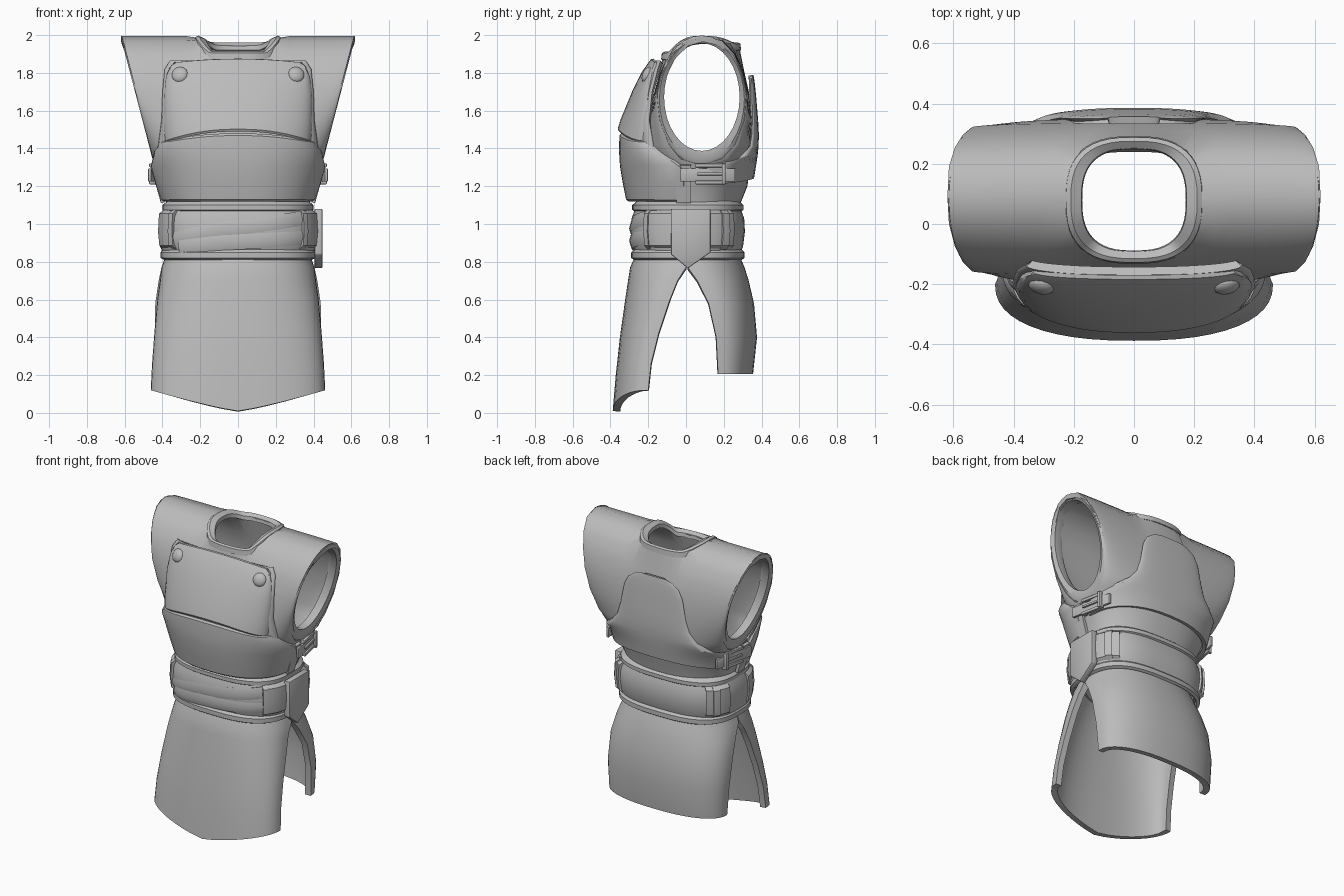
import bpy, bmesh, math
from mathutils import Vector

old = bpy.data.objects.get("Cube")
if old:
    bpy.data.objects.remove(old, do_unlink=True)

grey = bpy.data.materials.new("plain grey")
grey.use_nodes = True
grey.diffuse_color = (0.5, 0.5, 0.5, 1)
grey.node_tree.nodes["Principled BSDF"].inputs["Base Color"].default_value = (0.5, 0.5, 0.5, 1)


def spow(v, e):
    return math.copysign(abs(v) ** e, v)


def finish(name, bm, thick=0.0, bevel=0.0, angle=35):
    """Turn a bmesh into a thickened, smooth-shaded object."""
    me = bpy.data.meshes.new(name)
    bm.to_mesh(me)
    bm.free()
    me.materials.append(grey)
    ob = bpy.data.objects.new(name, me)
    bpy.context.collection.objects.link(ob)
    bpy.ops.object.select_all(action='DESELECT')
    ob.select_set(True)
    bpy.context.view_layer.objects.active = ob
    if thick:
        m = ob.modifiers.new("thickness", 'SOLIDIFY')
        m.thickness, m.offset = thick, -1
        bpy.ops.object.modifier_apply(modifier=m.name)
    if bevel:
        m = ob.modifiers.new("bevel", 'BEVEL')
        m.width, m.segments, m.limit_method = bevel, 2, 'ANGLE'
        bpy.ops.object.modifier_apply(modifier=m.name)
    bpy.ops.object.shade_smooth_by_angle(angle=math.radians(angle))


def grid(bm, rows):
    vs = [[bm.verts.new(p) for p in r] for r in rows]
    for a, b in zip(vs, vs[1:]):
        for j in range(len(a) - 1):
            bm.faces.new((a[j], a[j + 1], b[j + 1], b[j]))


def neck_z(a):
    """Height of the neckline: high at the shoulders, low at front and back."""
    return 1.985 - (.085 if math.sin(a) < 0 else .035) * min(1, 1.5 * math.sin(a) ** 2)


def open_neck(bm):
    """Cut the neck hole and pull its border onto the rounded neckline."""
    def inside(c):
        return abs(c.x) < .2 and c.z > 1.87 and -.1 < c.y < .26
    cut = [f for f in bm.faces if inside(f.calc_center_median())]
    bmesh.ops.delete(bm, geom=cut, context='FACES')
    for v in bm.verts:
        if v.is_boundary and v.co.z > 1.85 and abs(v.co.x) < .3:
            a = math.atan2(spow((v.co.y - .08) / .2, 1.4), spow(v.co.x / .21, 1.4))
            v.co = (.21 * spow(math.cos(a), .7), .08 + .2 * spow(math.sin(a), .7), neck_z(a))


def sheet(name, rows, thick, rim=0.0, e=0.85, cols=24, bow=2.2, edit=None):
    """Curved panel: rows of (z, middle y, edge y, half width, edge drop)."""
    pts = []
    for z, ym, ye, w, *drop in rows:
        d = drop[0] if drop else 0
        line = []
        for j in range(cols + 1):
            a = math.pi * (j / cols - 0.5)
            u = spow(math.sin(a), e)
            c = max(math.cos(a), 0) ** e if 0 < j < cols else 0
            line.append((w * u, ye + (ym - ye) * c, z - d * abs(u) ** bow))
        pts.append(line)
    bm = bmesh.new()
    grid(bm, pts)
    bmesh.ops.remove_doubles(bm, verts=bm.verts, dist=0.0005)
    if edit:
        edit(bm)
    if rim:
        bmesh.ops.inset_region(bm, faces=bm.faces[:], thickness=rim, depth=0.0,
                               use_boundary=True, use_even_offset=True)
        bm.normal_update()
        inner = [(v, v.normal.copy()) for v in bm.verts if not v.is_boundary]
        for v, n in inner:
            v.co += n * 0.01
    finish(name, bm, thick)


def band(name, prof, arc=(0, 360), thick=0.025, cy=0.01, e=0.72, lift=None):
    """Loft of (x radius, y radius, z) rings about the body, over an arc."""
    a0, a1 = map(math.radians, arc)
    n = max(5, round(48 * (arc[1] - arc[0]) / 360))
    pts = []
    for rx, ry, z in prof:
        line = []
        for j in range(n + 1):
            a = a0 + (a1 - a0) * j / n
            line.append((rx * spow(math.cos(a), e), cy + ry * spow(math.sin(a), e),
                         z + (lift(a) if lift else 0)))
        pts.append(line)
    bm = bmesh.new()
    grid(bm, pts)
    bmesh.ops.remove_doubles(bm, verts=bm.verts, dist=0.0003)
    finish(name, bm, thick)


def plate(name, outline, x0, x1, tilt=0.0, bevel=0.006):
    """Extrude a (y, z) outline along x; tilt swings it about the vertical."""
    bm = bmesh.new()
    f = bm.faces.new([bm.verts.new((x0, y, z)) for y, z in outline])
    r = bmesh.ops.extrude_face_region(bm, geom=[f])
    for v in r["geom"]:
        if isinstance(v, bmesh.types.BMVert):
            v.co.x = x1
    cy = sum(p[0] for p in outline) / len(outline)
    for v in bm.verts:
        v.co.x -= (v.co.y - cy) * tilt
    bmesh.ops.recalc_face_normals(bm, faces=bm.faces)
    finish(name, bm, bevel=bevel)


def rect(y0, y1, z0, z1):
    return [(y0, z0), (y1, z0), (y1, z1), (y0, z1)]


# Sleeveless shirt: one sheet from the front hem over the shoulders to the back hem
sheet("shirt", [
    (.82, -.25, .02, .37), (1.1, -.26, .02, .375), (1.2, -.27, .03, .415),
    (1.31, -.26, .08, .44), (1.345, -.25, -.03, .452), (1.42, -.235, -.09, .47),
    (1.55, -.205, -.14, .505), (1.69, -.17, -.155, .54), (1.8, -.14, -.125, .57),
    (1.9, -.085, -.075, .595), (1.97, 0, 0, .615), (1.995, .09, .09, .62),
    (1.97, .2, .19, .615), (1.9, .265, .255, .595), (1.8, .31, .295, .57),
    (1.69, .335, .32, .54), (1.55, .35, .31, .505), (1.42, .35, .26, .47),
    (1.345, .345, .19, .452), (1.31, .34, .08, .44), (1.2, .325, .03, .415),
    (1.1, .285, .02, .375), (.82, .27, .02, .37)], 0.03, cols=32, edit=open_neck)

# Collar, dipping at front and back
band("collar", [(.23, .212, -.03), (.226, .208, .004), (.21, .195, .012), (.175, .172, -.004),
                (.172, .168, -.03)], cy=.08, e=.75, thick=.012, lift=neck_z)

# Thick slanted trim around each armhole
for s, label in ((1, "left"), (-1, "right")):
    rings = []
    for ry, rz, zc, inset in ((.238, .343, 1.655, .004), (.225, .32, 1.66, -.004),
                              (.2, .285, 1.672, .008), (.2, .285, 1.672, .05),
                              (.208, .292, 1.668, .07)):
        ring = []
        for k in range(33):
            a = 2 * math.pi * k / 32
            z = zc + rz * math.sin(a)
            ring.append((s * (.44 + .26 * (z - 1.31) - inset), .084 + ry * math.cos(a), z))
        rings.append(ring)
    bm = bmesh.new()
    grid(bm, rings)
    bmesh.ops.remove_doubles(bm, verts=bm.verts, dist=0.0003)
    bmesh.ops.recalc_face_normals(bm, faces=bm.faces)
    finish(label + "_armhole_trim", bm)

# Chest and back armour
sheet("chest_liner", [
    (1.4, -.29, -.17, .425), (1.55, -.29, -.195, .405), (1.7, -.24, -.18, .4),
    (1.82, -.19, -.15, .388), (1.865, -.17, -.135, .36)], 0.03, e=.9)
sheet("upper_chest_plate", [
    (1.49, -.355, -.205, .378, .06), (1.55, -.337, -.2, .385, .04), (1.7, -.275, -.19, .385, .02),
    (1.8, -.225, -.17, .375, .02), (1.85, -.19, -.155, .362, .02), (1.875, -.17, -.145, .33, .02)],
    0.03, rim=0.01, e=.9)
sheet("lower_chest_plate", [
    (1.12, -.305, 0, .395), (1.22, -.325, 0, .43), (1.31, -.34, -.02, .452),
    (1.39, -.345, -.14, .43), (1.48, -.342, -.19, .388, .04)], 0.03, rim=0.012)
sheet("back_plate", [
    (1.79, .357, .352, .09), (1.775, .36, .35, .14), (1.74, .365, .35, .19),
    (1.68, .371, .35, .22), (1.55, .382, .352, .245), (1.47, .386, .348, .27),
    (1.41, .384, .338, .32), (1.36, .379, .29, .39), (1.315, .372, .12, .45),
    (1.24, .36, .08, .435, .03)], 0.025)

# Rivets on the chest
for side, label in ((1, "left"), (-1, "right")):
    bm = bmesh.new()
    bmesh.ops.create_uvsphere(bm, u_segments=14, v_segments=8, radius=.045)
    turn = Vector((side * .25, -1, .45)).to_track_quat('Z', 'Y')
    for v in bm.verts:
        v.co.z *= .55
        v.co = turn @ v.co + Vector((side * .308, -.205, 1.79))
    finish(label + "_rivet", bm, angle=60)

# Waist wrap with rims above and below
band("waist_wrap", [(.395, .275, .84), (.412, .292, .88), (.42, .302, .96),
                    (.415, .298, 1.03), (.395, .28, 1.08)])
band("upper_waist_rim", [(.385, .28, 1.065), (.4, .295, 1.075), (.4, .295, 1.1), (.37, .265, 1.125)])
band("lower_waist_rim", [(.39, .285, .81), (.41, .3, .82), (.41, .3, .85), (.395, .28, .87)])
# Soft cloth folds across the front of the wrap
for k, (arc, base, slope) in enumerate([((220, 318), .975, .06), ((228, 322), .91, .035)]):
    band("wrap_fold_%d" % (k + 1), [(.412, .296, -.045), (.424, .311, 0), (.412, .297, .05)],
         arc, thick=.015, lift=lambda a, b=base, s=slope: b + s * math.cos(a))

# Skirt panels
sheet("front_skirt", [
    (.01, -.388, -.2, .462, -.11), (.2, -.372, -.185, .455, -.06), (.4, -.35, -.145, .443, -.02),
    (.6, -.322, -.085, .427), (.7, -.307, -.045, .413), (.77, -.296, 0, .405),
    (.84, -.265, .01, .38)], 0.04, bow=1.2)
sheet("back_skirt", [
    (.84, .28, .01, .38), (.77, .31, .01, .405), (.7, .332, .06, .42), (.58, .36, .12, .438),
    (.4, .376, .16, .44), (.205, .355, .17, .43)], 0.04)

# Belt keepers, side straps and buckles, repeated on both sides
for s, label in ((1, "left"), (-1, "right")):
    def arc(a, b):
        return (a, b) if s > 0 else (180 - b, 180 - a)
    for part, span, r in (("front_keeper", (-42, -36), .012), ("side_wrap", (-36, -10), .006),
                          ("rear_pouch", (14, 46), .01), ("rear_keeper", (28, 37), .02)):
        band(label + "_" + part, [(.39 + r, .275 + r, .865), (.415 + r, .295 + r, .885),
                                  (.422 + r, .304 + r, .96), (.417 + r, .299 + r, 1.055),
                                  (.39 + r, .275 + r, 1.075)], arc(*span), thick=.025)
    band(label + "_strap_drop", [(.408, .3, 1.11), (.433, .31, 1.2), (.46, .32, 1.31)],
         arc(-6, 1), thick=.02)
    bar = [("strap", rect(-.03, .26, 1.225, 1.295), .43, .447),
           ("buckle_top", rect(.05, .21, 1.3, 1.32), .435, .455),
           ("buckle_bottom", rect(.05, .21, 1.21, 1.23), .435, .455),
           ("buckle_front", rect(.05, .07, 1.21, 1.32), .435, .455),
           ("buckle_rear", rect(.19, .21, 1.21, 1.32), .435, .455),
           ("buckle_prong", rect(.06, .2, 1.257, 1.273), .443, .458)]
    for part, shape, x0, x1 in bar:
        plate(label + "_" + part, shape, s * x0, s * x1, s * .2, .004)

# Hanging belt end on the left hip
plate("belt_end", [(-.08, 1.08), (-.08, .84), (.01, .765), (.13, .85), (.13, 1.08)], .405, .447)
